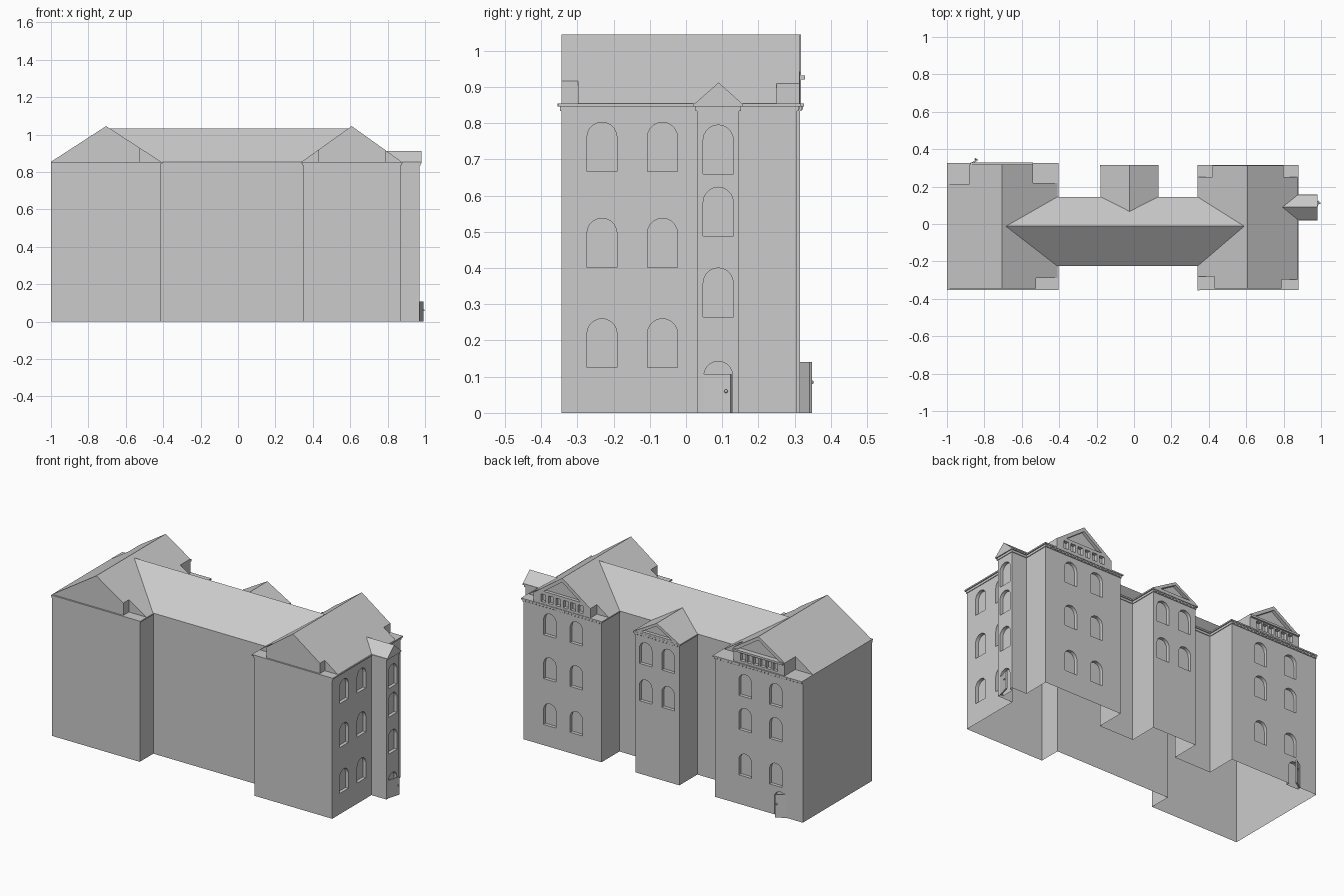
import bpy, bmesh, math
from mathutils import Vector, Matrix

cube = bpy.data.objects.get("Cube")
if cube:
    bpy.data.objects.remove(cube, do_unlink=True)

stone = bpy.data.materials.new("grey_stone")
stone.use_nodes = True
GREY = (0.6, 0.6, 0.6, 1)
stone.diffuse_color = GREY
stone.node_tree.nodes["Principled BSDF"].inputs["Base Color"].default_value = GREY

EAVE, RIDGE = 0.854, 1.045
FRONT, BACK, LEFT_BACK = -0.344, 0.306, 0.315
MAIN_FRONT, MAIN_BACK = -0.215, 0.135


def add_prism(bm, pts, axis, a, b):
    """Extrude a 2D outline along the given axis from a to b."""
    def place(u, v, t):
        return {"x": (t, u, v), "y": (u, t, v), "z": (u, v, t)}[axis]
    near = [bm.verts.new(place(u, v, a)) for u, v in pts]
    far = [bm.verts.new(place(u, v, b)) for u, v in pts]
    bm.faces.new(near)
    bm.faces.new(far[::-1])
    for i in range(len(pts)):
        j = (i + 1) % len(pts)
        bm.faces.new((near[j], near[i], far[i], far[j]))


def add_box(bm, x0, x1, y0, y1, z0, z1):
    add_prism(bm, [(x0, z0), (x1, z0), (x1, z1), (x0, z1)], "y", y0, y1)


def finish(name, bm):
    bmesh.ops.recalc_face_normals(bm, faces=bm.faces)
    mesh = bpy.data.meshes.new(name)
    bm.to_mesh(mesh)
    bm.free()
    mesh.materials.append(stone)
    obj = bpy.data.objects.new(name, mesh)
    bpy.context.collection.objects.link(obj)
    return obj


def prism(name, pts, axis, a, b):
    bm = bmesh.new()
    add_prism(bm, pts, axis, a, b)
    return finish(name, bm)


def arch(c, z0, z1, w=0.083):
    r = w / 2
    pts = [(c - r, z0), (c + r, z0)]
    for i in range(11):
        t = math.pi * i / 10
        pts.append((c + r * math.cos(t), z1 - r + r * math.sin(t)))
    return pts


def carve(obj, bm):
    """Subtract the shapes in bm from obj."""
    cutter = finish("cutter", bm)
    cutter.hide_render = True
    mod = obj.modifiers.new("carve", "BOOLEAN")
    mod.operation, mod.solver, mod.object = "DIFFERENCE", "EXACT", cutter
    bpy.context.view_layer.objects.active = obj
    bpy.ops.object.modifier_apply(modifier=mod.name)
    bpy.data.objects.remove(cutter, do_unlink=True)


# Walls: one shell over the whole footprint, counter-clockwise from the front
outline = [(-1, FRONT), (-0.415, FRONT), (-0.415, MAIN_FRONT), (0.35, MAIN_FRONT),
           (0.35, FRONT), (0.87, FRONT), (0.87, 0.03), (0.97, 0.03),
           (0.97, 0.147), (0.87, 0.147), (0.87, BACK), (0.35, BACK),
           (0.35, MAIN_BACK), (0.122, MAIN_BACK), (0.122, BACK), (-0.17, BACK),
           (-0.17, MAIN_BACK), (-0.415, MAIN_BACK), (-0.415, LEFT_BACK), (-1, LEFT_BACK)]
walls = prism("walls", outline, "z", 0, EAVE)

# Arched window and door recesses: axis, wall position, columns, sill heights
ROWS = (0.125, 0.402, 0.667)
bm = bmesh.new()
for axis, face, columns, sills in (
        ("y", LEFT_BACK, (-0.615, -0.82), (0.175, 0.45, 0.655)),
        ("y", BACK, (0.695, 0.518), ROWS),
        ("y", BACK, (0.055, -0.095), (0.44, 0.665)),
        ("x", 0.87, (-0.232, -0.065), ROWS),
        ("x", 0.97, (0.089,), (0.265, 0.488, 0.66))):
    for c in columns:
        for z in sills:
            add_prism(bm, arch(c, z, z + 0.135), axis, face - 0.02, face + 0.02)
add_prism(bm, arch(-0.85, -0.02, 0.145, 0.08), "y", LEFT_BACK - 0.02, LEFT_BACK + 0.02)
add_prism(bm, arch(0.089, -0.02, 0.142, 0.08), "x", 0.95, 0.99)
carve(walls, bm)

# The shell is open underneath
bm = bmesh.new()
bm.from_mesh(walls.data)
ground = [f for f in bm.faces if all(v.co.z < 0.001 for v in f.verts)]
bmesh.ops.delete(bm, geom=ground, context="FACES")
bm.to_mesh(walls.data)
bm.free()

# Cornice: a thin overhanging strip along every wall except the left end
bm = bmesh.new()
for i, p in enumerate(outline[:-1]):
    p, q = Vector(p), Vector(outline[i + 1])
    along = (q - p).normalized()
    out = Vector((along.y, -along.x))
    for reach, z0, z1 in ((0.004, 0.833, 0.846), (0.01, 0.846, EAVE)):
        corners = [p - along * reach, q + along * (reach + 0.0005), p + out * reach]
        xs = [c.x for c in corners]
        ys = [c.y for c in corners]
        add_box(bm, max(-1, min(xs)), max(xs), min(ys), max(ys), z0, z1)
finish("cornice", bm)

# Dentils tucked under the back cornices
bm = bmesh.new()
for u0, u1, face in ((-1, -0.415, LEFT_BACK), (0.35, 0.87, BACK), (-0.17, 0.122, BACK)):
    n = round((u1 - u0) / 0.024)
    for i in range(n):
        u = u0 + (i + 0.25) * (u1 - u0) / n
        add_box(bm, u, u + 0.012, face, face + 0.008, 0.837, 0.846)
finish("dentils", bm)


# Wing roofs: notched gables with a sunken back pediment over a row of slots
def wing_roof(name, x0, x1, y1, notches, inner):
    mid = (x0 + x1) / 2
    roof = prism(name, [(x0, EAVE), (x1, EAVE), (mid, RIDGE)], "y", FRONT, y1)
    bm = bmesh.new()
    for n in notches:
        add_box(bm, *n, 0.8, 1.1)
    carve(roof, bm)
    a, b = inner[0] + 0.04, inner[1] - 0.04
    rise = (RIDGE - EAVE) / (mid - x0)
    base = 0.932
    half = (RIDGE - base) / rise - 0.035
    bm = bmesh.new()
    add_prism(bm, [(mid - half, base), (mid + half, base), (mid, base + half * rise)],
              "y", y1 - 0.02, y1 + 0.05)
    pitch = (b - a) / 6
    for i in range(6):
        c = a + pitch * (i + 0.5)
        add_box(bm, c - 0.016, c + 0.016, y1 - 0.02, y1 + 0.05, 0.868, 0.913)
    carve(roof, bm)


wing_roof("left_hand_wing_roof", -1, -0.41, 0.317,
          [(-0.525, -0.3, -0.5, -0.29), (-1.1, -0.88, 0.215, 0.5),
           (-0.54, -0.3, 0.22, 0.5)], (-0.88, -0.54))
wing_roof("right_hand_wing_roof", 0.34, 0.875, 0.313,
          [(0.2, 0.43, -0.5, -0.28), (0.788, 1, -0.5, -0.298),
           (0.2, 0.42, 0.25, 0.5), (0.798, 1, 0.25, 0.5)], (0.42, 0.798))
bm = bmesh.new()
add_box(bm, -0.875, -0.54, 0.31, 0.328, 0.92, 0.932)
finish("left_hand_pediment_ledge", bm)

# Long main roof running into both wings
prism("main_roof", [(-0.225, EAVE), (0.145, EAVE), (-0.012, 1.032)], "x", -0.69, 0.595)

# Back bay roof with a sunken pediment
bay_roof = prism("back_bay_roof", [(-0.178, EAVE), (0.13, EAVE), (-0.024, 0.942)],
                 "y", 0.0, 0.315)
bm = bmesh.new()
add_prism(bm, [(-0.125, 0.866), (0.077, 0.866), (-0.024, 0.924)], "y", 0.295, 0.4)
carve(bay_roof, bm)

# Tower roof
prism("tower_roof", [(0.024, EAVE), (0.155, EAVE), (0.09, 0.912)], "x", 0.75, 0.98)


# Doors standing ajar, each with a round knob
def door(name, hinge, tip, height, knob_z, side):
    h, t = Vector(hinge), Vector(tip)
    length = (t - h).length
    bm = bmesh.new()
    add_box(bm, 0, length, -0.004, 0.004, 0, height)
    bmesh.ops.create_uvsphere(bm, u_segments=10, v_segments=6, radius=0.005,
                              matrix=Matrix.Translation((length * 0.85, side * 0.009, knob_z)))
    obj = finish(name, bm)
    obj.location = (h.x, h.y, 0)
    obj.rotation_euler.z = math.atan2(t.y - h.y, t.x - h.x)


door("tower_door", (0.966, 0.05), (0.987, 0.124), 0.108, 0.06, -1)
door("back_door", (-0.888, 0.312), (-0.835, 0.345), 0.14, 0.085, 1)
